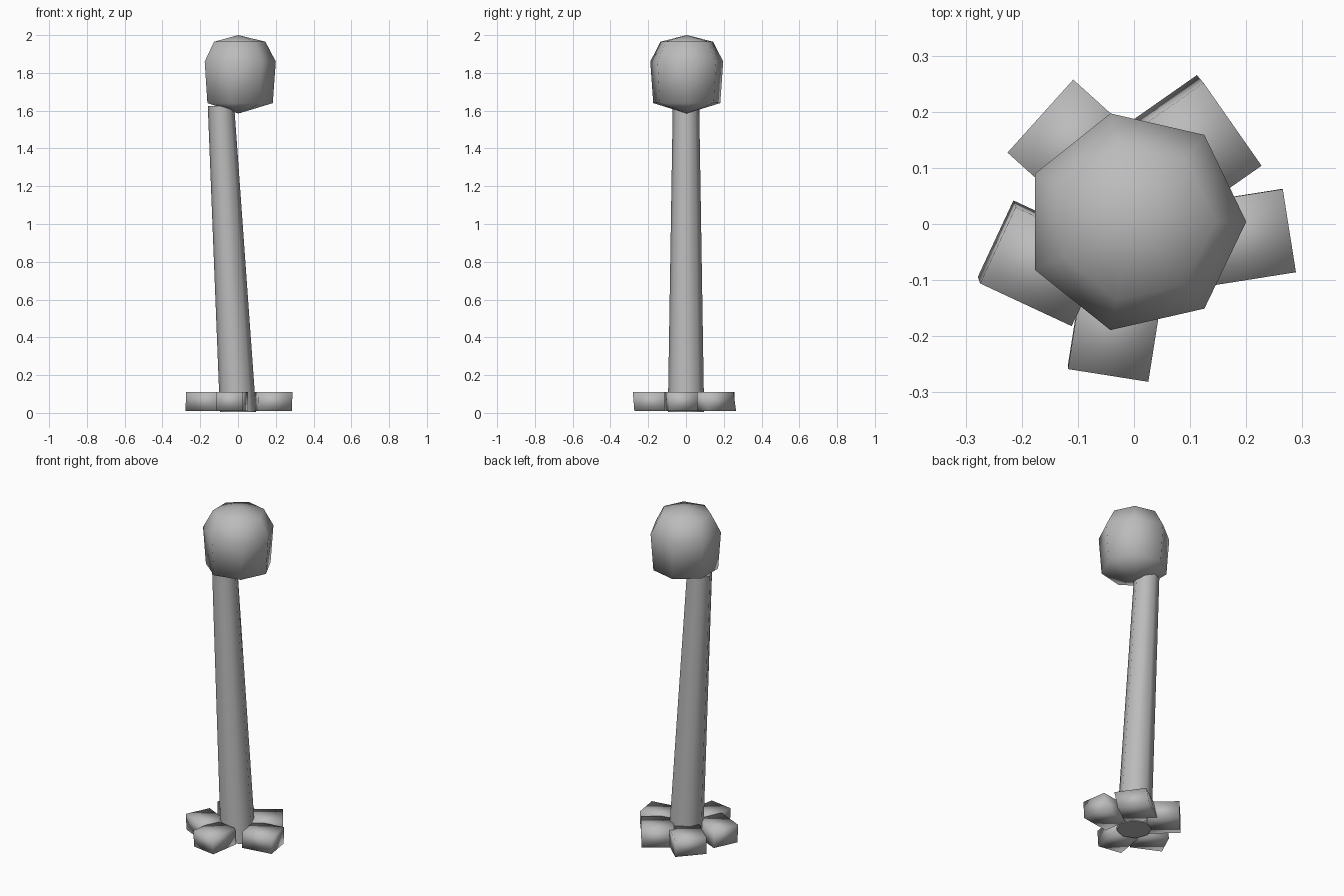
import bpy, bmesh, math
from mathutils import Vector, Matrix

old = bpy.data.objects.get("Cube")
if old:
    bpy.data.objects.remove(old, do_unlink=True)

gray = bpy.data.materials.new("plain gray")
gray.use_nodes = True
color = (0.5, 0.5, 0.5, 1)
gray.diffuse_color = color
gray.node_tree.nodes["Principled BSDF"].inputs["Base Color"].default_value = color


def finish(name, bm, sharp_angle=180):
    """Turn a bmesh into a smooth shaded gray object."""
    bmesh.ops.recalc_face_normals(bm, faces=bm.faces)
    for face in bm.faces:
        face.smooth = True
    for edge in bm.edges:
        if edge.is_manifold and math.degrees(edge.calc_face_angle()) > sharp_angle:
            edge.smooth = False
    mesh = bpy.data.meshes.new(name)
    bm.to_mesh(mesh)
    bm.free()
    mesh.materials.append(gray)
    bpy.context.collection.objects.link(bpy.data.objects.new(name, mesh))


def loft(rings, sides):
    """Skin rings of (x, y, z, radius); a zero radius makes a pole."""
    bm = bmesh.new()
    loops = []
    for x, y, z, r in rings:
        count = sides if r else 1
        loops.append([bm.verts.new((x + r * math.cos(math.tau * i / sides),
                                    y + r * math.sin(math.tau * i / sides), z))
                      for i in range(count)])
    for low, high in zip(loops, loops[1:]):
        for i in range(sides):
            j = (i + 1) % sides
            quad = [low[i % len(low)], low[j % len(low)],
                    high[j % len(high)], high[i % len(high)]]
            bm.faces.new(list(dict.fromkeys(quad)))
    for loop in (loops[0], loops[-1]):
        if len(loop) > 1:
            bm.faces.new(loop)
    return bm


# Leaning, tapered trunk
finish("trunk", loft([(0, 0, 0.005, 0.096), (-0.09, 0, 1.625, 0.07)], 8), 60)

# Faceted crown
crown = [(0, 1.585), (0.182, 1.64), (0.198, 1.86), (0.143, 1.965), (0, 2.0)]
finish("crown", loft([(0.002, 0.004, z, r) for r, z in crown], 7))

# Rough blocks around the foot: centre, outward heading, width, lean of the top
blocks = [
    ("right_front", (-0.165, -0.064), 155, 0.15, (0.004, -0.012)),
    ("front", (-0.032, -0.173), 261, 0.145, (0.0, -0.008)),
    ("left", (0.184, -0.026), 9, 0.15, (0.004, 0.0)),
    ("left_back", (0.09, 0.14), 35, 0.18, (0.012, -0.014)),
    ("right_back", (-0.1, 0.132), 138, 0.175, (0.0, 0.0)),
]
for side, (x, y), heading, width, lean in blocks:
    bm = bmesh.new()
    bmesh.ops.create_cube(bm, size=1)
    place = (Matrix.Translation((x, y, 0.06))
             @ Matrix.Rotation(math.radians(heading), 4, "Z")
             @ Matrix.Diagonal((0.18, width, 0.1, 1)))
    bmesh.ops.transform(bm, matrix=place, verts=bm.verts)
    for vert in bm.verts:
        if vert.co.z > 0.06:
            vert.co += Vector((*lean, 0))
    finish("foot_block_" + side, bm)
